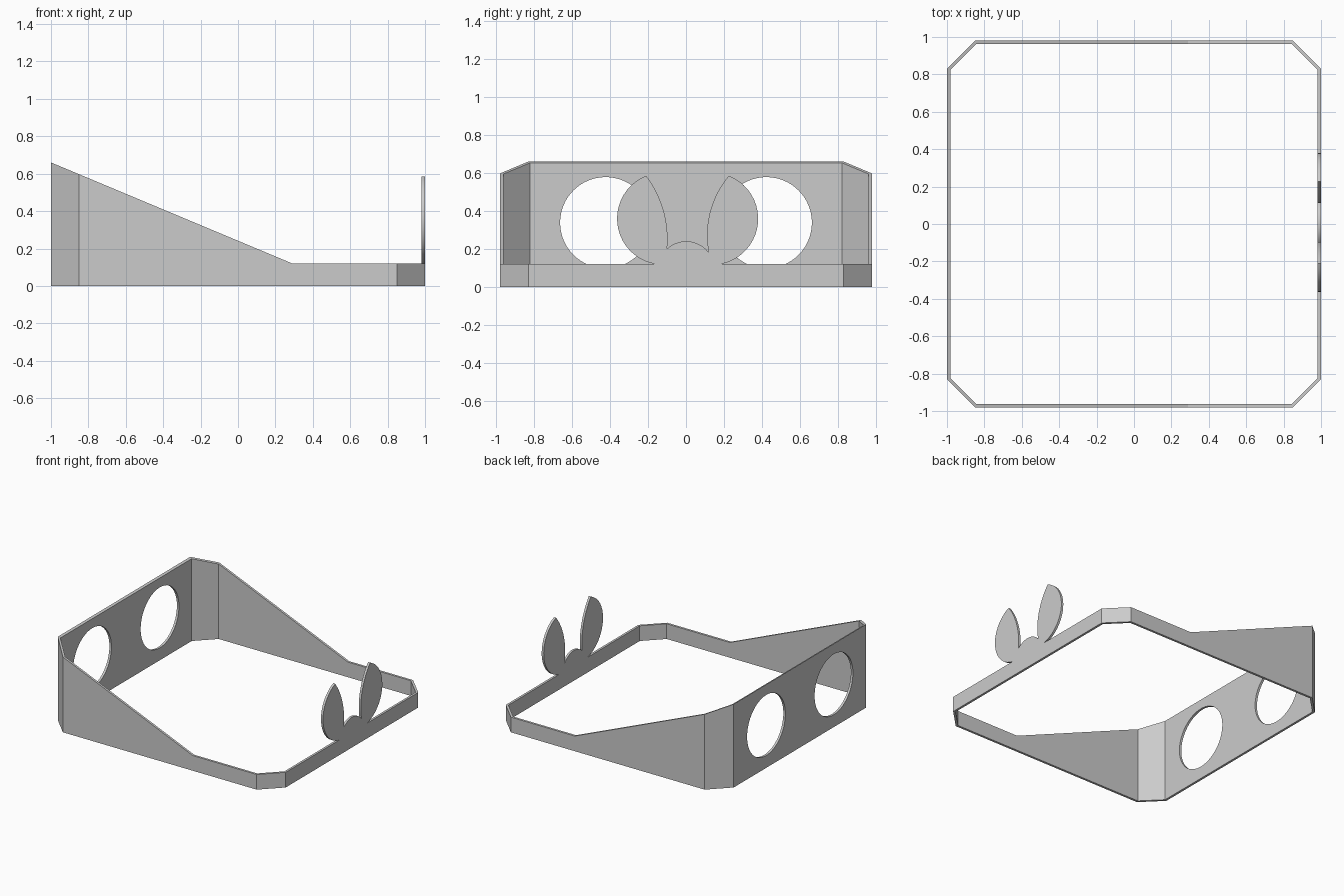
import bpy
import bmesh
import math
from mathutils import Vector, Matrix

if "Cube" in bpy.data.objects:
    bpy.data.objects.remove(bpy.data.objects["Cube"], do_unlink=True)

THICK = 0.018          # wall thickness
LOW, HIGH = 0.12, 0.66  # rim heights
BEND = 0.29            # x where the sloped rim levels out

grey = bpy.data.materials.new("light grey")
grey.use_nodes = True
colour = (0.6, 0.6, 0.6, 1)
grey.diffuse_color = colour
grey.node_tree.nodes["Principled BSDF"].inputs["Base Color"].default_value = colour


def make_object(name, bm):
    bmesh.ops.recalc_face_normals(bm, faces=bm.faces)
    mesh = bpy.data.meshes.new(name)
    bm.to_mesh(mesh)
    bm.free()
    mesh.materials.append(grey)
    obj = bpy.data.objects.new(name, mesh)
    bpy.context.collection.objects.link(obj)
    return obj


def activate(obj):
    bpy.ops.object.select_all(action='DESELECT')
    obj.select_set(True)
    bpy.context.view_layer.objects.active = obj


def smooth(obj):
    activate(obj)
    bpy.ops.object.shade_smooth_by_angle(angle=math.radians(20))


def rim(x):
    return max(LOW, LOW + (HIGH - LOW) * (BEND - x) / (BEND + 1))


def outline(inset):
    """Chamfered rectangle, with an extra point where the rim bends."""
    shift = inset * math.tan(math.pi / 8)
    x, y = 1 - inset, 0.98 - inset
    cx, cy = 0.85 - shift, 0.83 - shift
    half = [(x, cy), (cx, y), (BEND, y), (-cx, y), (-x, cy)]
    return half + [(px, -py) for px, py in reversed(half)]


# Frame: ring of walls with a sloping rim
bm = bmesh.new()
loops = []
for inset in (0, THICK):
    pts = outline(inset)
    loops.append([bm.verts.new((x, y, 0)) for x, y in pts])
    loops.append([bm.verts.new((x, y, rim(x))) for x, y in pts])
out_low, out_top, in_low, in_top = loops
for a, b in ((out_low, out_top), (out_top, in_top), (in_top, in_low), (in_low, out_low)):
    for i in range(len(a)):
        j = (i + 1) % len(a)
        bm.faces.new((a[i], a[j], b[j], b[i]))
frame = make_object("frame", bm)

# Two round openings through the tall wall
for side in (-1, 1):
    bm = bmesh.new()
    place = Matrix.Translation((-1, side * 0.423, 0.338)) @ Matrix.Rotation(math.pi / 2, 4, 'Y')
    bmesh.ops.create_cone(bm, cap_ends=True, segments=64, radius1=0.24,
                          radius2=0.24, depth=0.2, matrix=place)
    cutter = make_object("hole_cutter", bm)
    cutter.hide_render = True
    cut = frame.modifiers.new("hole", 'BOOLEAN')
    cut.operation = 'DIFFERENCE'
    cut.solver = 'EXACT'
    cut.object = cutter
    activate(frame)
    bpy.ops.object.modifier_apply(modifier=cut.name)
    bpy.data.objects.remove(cutter, do_unlink=True)
smooth(frame)


def arc(a, m, b, steps=20):
    """Circular arc from a through m to b, without its last point."""
    a, m, b = Vector(a), Vector(m), Vector(b)
    p, q = m - a, b - a
    d = 2 * (p.x * q.y - p.y * q.x)
    c = a + Vector((q.y * p.dot(p) - p.y * q.dot(q),
                    p.x * q.dot(q) - q.x * p.dot(p))) / d
    start = math.atan2(a.y - c.y, a.x - c.x)
    turn = math.atan2(b.y - c.y, b.x - c.x) - start
    mid = math.atan2(m.y - c.y, m.x - c.x) - start
    turn, mid = turn % math.tau, mid % math.tau
    if mid > turn:
        turn -= math.tau
    r = (a - c).length
    return [(c.x + r * math.cos(start + turn * i / steps),
             c.y + r * math.sin(start + turn * i / steps)) for i in range(steps)]


# Ear crest on the low wall: two leaf shapes joined by a small arch
left_base, left_tip, left_root = (-0.163, LOW), (-0.21, 0.585), (-0.1, 0.2)
right_base, right_tip, right_root = (0.184, LOW), (0.226, 0.585), (0.12, 0.18)
crest = (arc(left_base, (-0.363, 0.36), left_tip)
         + arc(left_tip, (-0.115, 0.39), left_root)
         + arc(left_root, (0, 0.24), right_root)
         + arc(right_root, (0.131, 0.41), right_tip)
         + arc(right_tip, (0.38, 0.36), right_base)
         + [right_base])
bm = bmesh.new()
face = bm.faces.new([bm.verts.new((1 - THICK, y, z)) for y, z in crest])
extruded = bmesh.ops.extrude_face_region(bm, geom=[face])
moved = [v for v in extruded["geom"] if isinstance(v, bmesh.types.BMVert)]
bmesh.ops.translate(bm, verts=moved, vec=(THICK, 0, 0))
smooth(make_object("ear_crest", bm))
